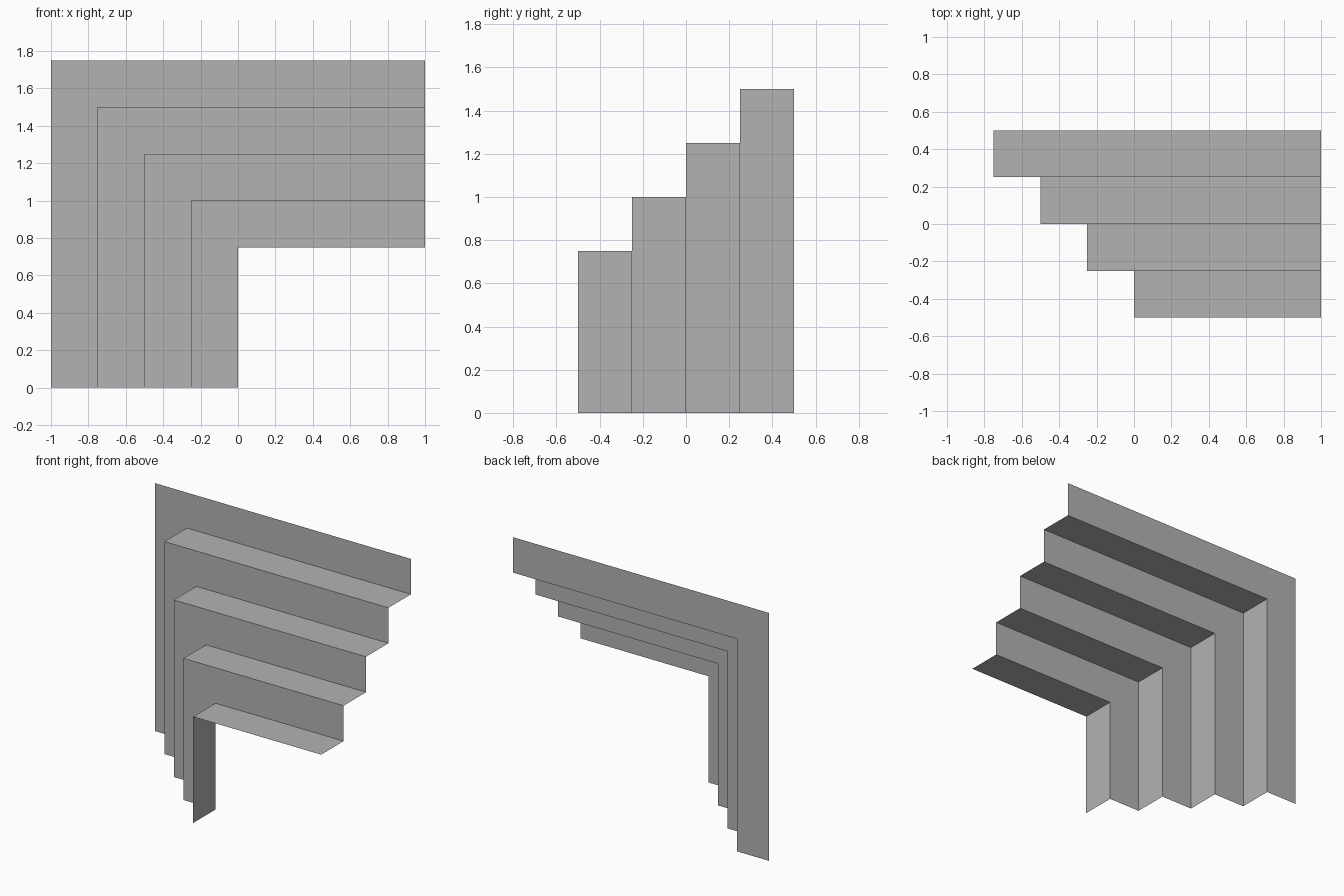
import bpy
import bmesh

cube = bpy.data.objects.get("Cube")
if cube:
    bpy.data.objects.remove(cube, do_unlink=True)

STEP = 0.25
COUNT = 4
RIGHT_END = 1.0

grey = bpy.data.materials.new("plain grey")
grey.use_nodes = True
colour = (0.45, 0.45, 0.45, 1.0)
grey.diffuse_color = colour
grey.node_tree.nodes["Principled BSDF"].inputs["Base Color"].default_value = colour


def sheet(name, faces):
    """Make an open sheet from outlines, welding shared edges."""
    bm = bmesh.new()
    for outline in faces:
        bm.faces.new([bm.verts.new(p) for p in outline])
    bmesh.ops.remove_doubles(bm, verts=bm.verts, dist=0.0001)
    mesh = bpy.data.meshes.new(name)
    bm.to_mesh(mesh)
    bm.free()
    mesh.materials.append(grey)
    obj = bpy.data.objects.new(name, mesh)
    bpy.context.collection.objects.link(obj)


def arch_line(x, z, y):
    """Half-arch line: up the jamb, then along the lintel."""
    return [(x, y, 0), (x, y, z), (RIGHT_END, y, z)]


# Nested half arches stepping forward and inward from the back
for i in range(COUNT):
    x, z, y = -1 + i * STEP, 1.75 - i * STEP, 0.5 - i * STEP
    outer = arch_line(x, z, y)
    inner = arch_line(x + STEP, z - STEP, y)
    front = arch_line(x + STEP, z - STEP, y - STEP)

    # Upright L-shaped face, facing forward
    sheet(f"arch_face_{i + 1}", [outer[::-1] + inner])

    # Side wall and ledge leading to the next face
    sheet(f"arch_ledge_{i + 1}",
          [[inner[k], inner[k + 1], front[k + 1], front[k]][::-1] for k in range(2)])
